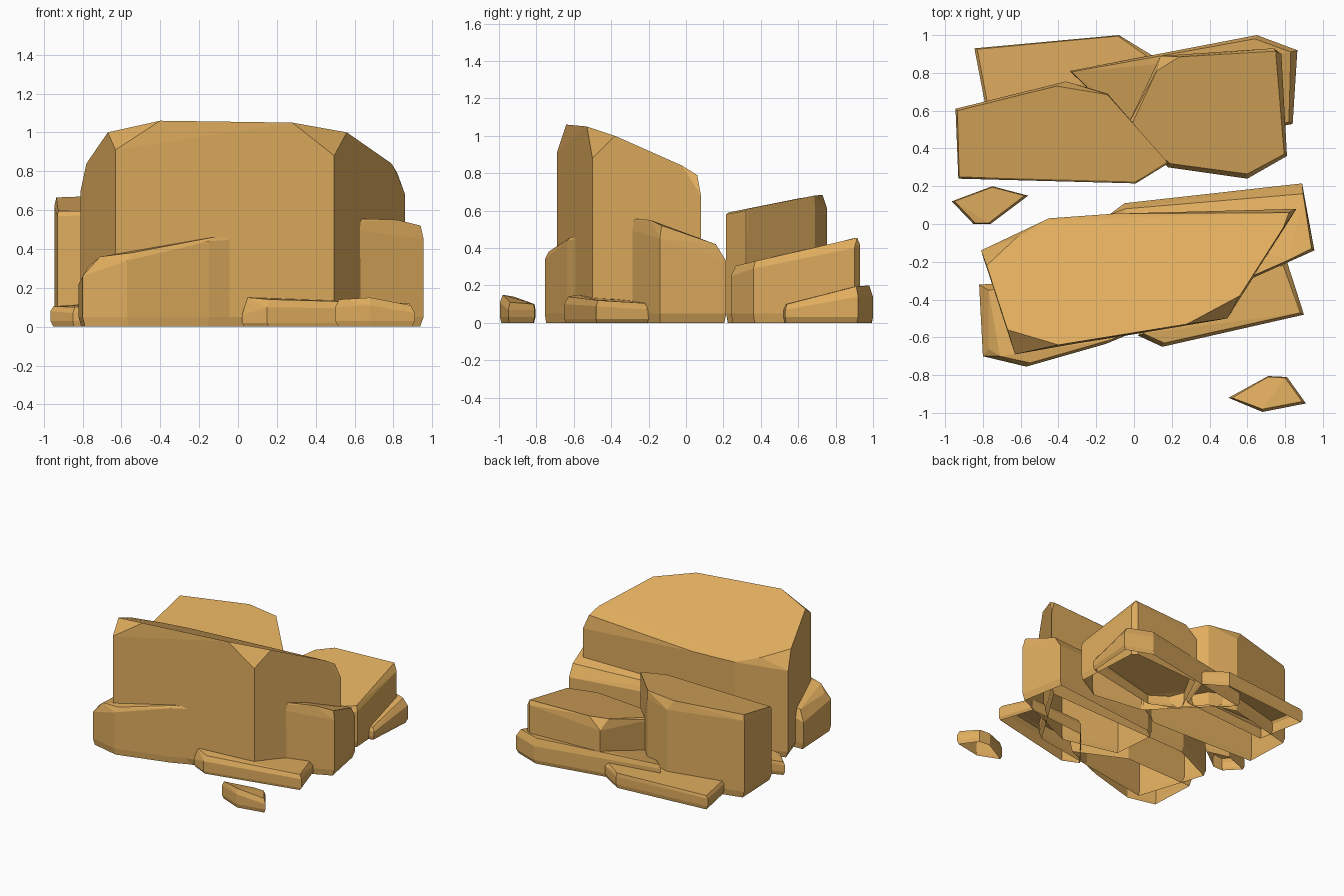
import bpy, bmesh, math

stone = bpy.data.materials.new("ochre_stone")
stone.diffuse_color = (0.74, 0.415, 0.112, 1)


def rock(name, wall, crown, foot=0.05, inset=0.97):
    """Faceted boulder: hull of a slightly inset base, a wall ring and a crown.
    The underside is left open where the rock meets the ground."""
    cx = sum(p[0] for p in wall) / len(wall)
    cy = sum(p[1] for p in wall) / len(wall)
    pts = list(wall) + list(crown)
    for x, y, _ in wall:
        pts.append((x, y, foot))
        pts.append((cx + (x - cx) * inset, cy + (y - cy) * inset, 0))
    bm = bmesh.new()
    for p in pts:
        bm.verts.new(p)
    res = bmesh.ops.convex_hull(bm, input=bm.verts)
    junk = [g for g in res["geom_interior"] + res["geom_unused"]
            if isinstance(g, bmesh.types.BMVert)]
    if junk:
        bmesh.ops.delete(bm, geom=list(set(junk)), context="VERTS")
    # merge nearly coplanar hull triangles into broad facets
    bmesh.ops.dissolve_limit(bm, angle_limit=math.radians(4),
                             verts=bm.verts, edges=bm.edges)
    bmesh.ops.recalc_face_normals(bm, faces=bm.faces)
    under = [f for f in bm.faces if all(v.co.z < 0.001 for v in f.verts)]
    bmesh.ops.delete(bm, geom=under, context="FACES")
    me = bpy.data.meshes.new(name)
    bm.to_mesh(me)
    bm.free()
    me.materials.append(stone)
    ob = bpy.data.objects.new(name, me)
    bpy.context.collection.objects.link(ob)


# tall central boulder with a top sloping to the back
rock("main_boulder",
     [(-0.63, -0.69, 0.91), (0.495, -0.50, 0.88), (0.86, 0.08, 0.68),
      (-0.10, 0.055, 0.74), (-0.45, 0.03, 0.74), (-0.81, -0.14, 0.70)],
     [(-0.67, -0.56, 1.0), (-0.40, -0.64, 1.06), (0.28, -0.53, 1.05),
      (0.56, -0.38, 1.0), (0.79, -0.02, 0.84), (0.82, 0.06, 0.79),
      (-0.78, -0.22, 0.84), (-0.62, -0.07, 0.785), (-0.43, 0.02, 0.755)])

# boulder at the right of the main one
rock("right_boulder",
     [(-0.10, -0.30, 0.45), (0.35, -0.41, 0.53), (0.65, -0.27, 0.54),
      (0.955, -0.14, 0.45), (0.89, 0.215, 0.33), (-0.05, 0.11, 0.36),
      (-0.13, 0.05, 0.36)],
     [(0.30, -0.40, 0.56), (0.66, -0.26, 0.555), (0.82, -0.19, 0.55),
      (0.94, -0.13, 0.52), (0.895, 0.16, 0.42), (-0.05, 0.08, 0.42)])

# boulder at the front left, partly buried in the main one
rock("front_left_boulder",
     [(-0.80, -0.70, 0.26), (-0.57, -0.755, 0.34), (-0.15, -0.635, 0.44),
      (0.20, -0.49, 0.46), (-0.20, -0.30, 0.40), (-0.82, -0.32, 0.22)],
     [(-0.71, -0.70, 0.36), (-0.55, -0.735, 0.38), (-0.13, -0.615, 0.46),
      (-0.77, -0.66, 0.31), (-0.77, -0.35, 0.30)])

# tall boulder at the back left
rock("back_left_boulder",
     [(-0.93, 0.24, 0.57), (0.01, 0.215, 0.58), (0.18, 0.32, 0.60),
      (-0.14, 0.69, 0.62), (-0.36, 0.755, 0.61), (-0.945, 0.61, 0.62)],
     [(-0.925, 0.25, 0.595), (0.01, 0.225, 0.59), (0.175, 0.33, 0.61),
      (-0.14, 0.685, 0.68), (-0.41, 0.73, 0.685), (-0.935, 0.60, 0.665)])

# medium boulder at the back right
rock("back_right_boulder",
     [(-0.04, 0.51, 0.35), (0.18, 0.30, 0.26), (0.60, 0.24, 0.25),
      (0.81, 0.36, 0.29), (0.78, 0.90, 0.40), (0.74, 0.93, 0.42),
      (0.14, 0.89, 0.36)],
     [(0.19, 0.32, 0.315), (0.60, 0.265, 0.305), (0.795, 0.37, 0.33),
      (0.75, 0.915, 0.455), (0.24, 0.885, 0.45), (0.12, 0.81, 0.43),
      (-0.02, 0.51, 0.365)])

# low slabs around the pile
rock("back_right_slab",
     [(-0.34, 0.81, 0.15), (0.65, 1.0, 0.14), (0.865, 0.92, 0.14),
      (0.84, 0.53, 0.07), (0.20, 0.40, 0.08), (-0.03, 0.51, 0.10)],
     [(-0.33, 0.805, 0.18), (0.64, 0.98, 0.20), (0.83, 0.91, 0.195),
      (0.82, 0.54, 0.10)], foot=0.03)
rock("back_left_slab",
     [(-0.845, 0.93, 0.09), (-0.08, 1.0, 0.09), (0.10, 0.89, 0.09),
      (0.0, 0.60, 0.09), (-0.77, 0.54, 0.09)],
     [(-0.83, 0.925, 0.11), (-0.085, 0.995, 0.12), (0.08, 0.88, 0.12),
      (-0.76, 0.56, 0.11)], foot=0.03)
rock("front_right_slab",
     [(0.02, -0.59, 0.06), (0.15, -0.65, 0.10), (0.90, -0.48, 0.09),
      (0.81, -0.20, 0.07), (0.30, -0.25, 0.08)],
     [(0.05, -0.58, 0.15), (0.16, -0.63, 0.14), (0.88, -0.47, 0.12),
      (0.79, -0.22, 0.105), (0.30, -0.28, 0.13)], foot=0.02)

# loose pebbles
rock("front_pebble",
     [(0.50, -0.92, 0.10), (0.68, -0.995, 0.11), (0.91, -0.95, 0.07),
      (0.81, -0.81, 0.07), (0.71, -0.805, 0.07)],
     [(0.52, -0.92, 0.14), (0.68, -0.98, 0.15), (0.89, -0.94, 0.11),
      (0.80, -0.815, 0.10), (0.71, -0.81, 0.10)], foot=0.03, inset=0.92)
rock("left_pebble",
     [(-0.965, 0.12, 0.08), (-0.85, 0.0, 0.07), (-0.76, 0.0, 0.08),
      (-0.56, 0.15, 0.09), (-0.75, 0.20, 0.08)],
     [(-0.95, 0.12, 0.105), (-0.84, 0.005, 0.10), (-0.77, 0.005, 0.11),
      (-0.58, 0.15, 0.13), (-0.75, 0.195, 0.12)], foot=0.03, inset=0.92)
